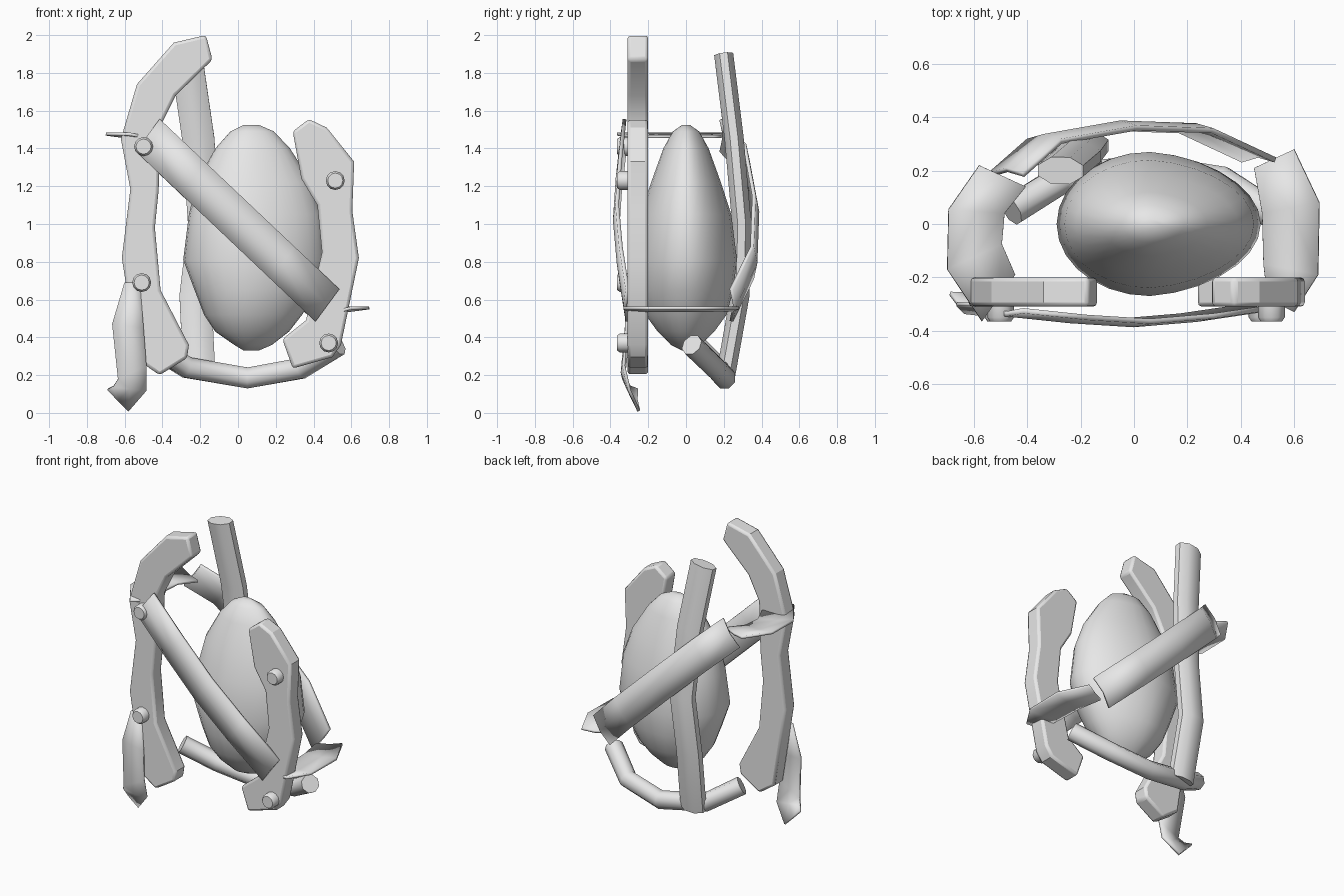
import bpy, bmesh, math
from mathutils import Vector as V

cube = bpy.data.objects.get("Cube")
if cube:
    bpy.data.objects.remove(cube)

grey = bpy.data.materials.new("plain_grey")
grey.use_nodes = True
grey.diffuse_color = (0.8, 0.8, 0.8, 1)
grey.node_tree.nodes["Principled BSDF"].inputs["Base Color"].default_value = (0.8, 0.8, 0.8, 1)


def finish(name, bm, angle=35):
    bmesh.ops.recalc_face_normals(bm, faces=bm.faces)
    mesh = bpy.data.meshes.new(name)
    bm.to_mesh(mesh)
    bm.free()
    mesh.materials.append(grey)
    ob = bpy.data.objects.new(name, mesh)
    bpy.context.collection.objects.link(ob)
    bpy.ops.object.select_all(action='DESELECT')
    ob.select_set(True)
    bpy.context.view_layer.objects.active = ob
    bpy.ops.object.shade_smooth_by_angle(angle=math.radians(angle))
    return ob


def loft(name, rings, angle=35):
    """Skin a list of closed rings and cap both ends."""
    bm = bmesh.new()
    loops = [[bm.verts.new(p) for p in ring] for ring in rings]
    n = len(loops[0])
    for a, b in zip(loops, loops[1:]):
        for i in range(n):
            j = (i + 1) % n
            bm.faces.new((a[i], a[j], b[j], b[i]))
    bm.faces.new(loops[0])
    bm.faces.new(loops[-1])
    return finish(name, bm, angle)


def tube(name, path, ra, rb, ref, sides=8):
    pts = [V(p) for p in path]
    rings = []
    for i, p in enumerate(pts):
        t = (pts[min(i + 1, len(pts) - 1)] - pts[max(i - 1, 0)]).normalized()
        u = (V(ref) - t * t.dot(V(ref))).normalized()
        w = t.cross(u)
        angles = [2 * math.pi * (k + 0.5) / sides for k in range(sides)]
        rings.append([p + u * ra * math.cos(a) + w * rb * math.sin(a) for a in angles])
    return loft(name, rings, 50)


def plank(name, outline, y0=-0.31, y1=-0.2):
    bm = bmesh.new()
    face = bm.faces.new([bm.verts.new((x, y0, z)) for x, z in outline])
    out = bmesh.ops.extrude_face_region(bm, geom=[face])
    verts = [g for g in out["geom"] if isinstance(g, bmesh.types.BMVert)]
    bmesh.ops.translate(bm, verts=verts, vec=(0, y1 - y0, 0))
    ob = finish(name, bm, 25)
    bev = ob.modifiers.new("rounded_edges", 'BEVEL')
    bev.width = 0.016
    bev.segments = 2
    bev.limit_method = 'ANGLE'
    bev.angle_limit = math.radians(50)
    return ob


def ribbon(name, pairs, bulge=(0, 0, 0), thick=0.02):
    """Thin band between two edges, with an optional bulge along its middle."""
    bm = bmesh.new()
    rows = []
    for a, b in pairs:
        a, b = V(a), V(b)
        rows.append([bm.verts.new(p) for p in (a, (a + b) / 2 + V(bulge), b)])
    for r, s in zip(rows, rows[1:]):
        for k in range(2):
            bm.faces.new((r[k], r[k + 1], s[k + 1], s[k]))
    ob = finish(name, bm, 40)
    sol = ob.modifiers.new("thickness", 'SOLIDIFY')
    sol.thickness = thick
    sol.offset = 0
    return ob


# Central egg-shaped body: height, left edge, right edge, half depth
profile = [(0.33, 0.03, 0.11, 0.02), (0.36, -0.02, 0.18, 0.08), (0.43, -0.12, 0.27, 0.15),
           (0.52, -0.18, 0.34, 0.215), (0.65, -0.23, 0.42, 0.25), (0.81, -0.29, 0.475, 0.27),
           (1.05, -0.26, 0.45, 0.24), (1.22, -0.22, 0.39, 0.185), (1.4, -0.12, 0.275, 0.12),
           (1.49, -0.04, 0.19, 0.07), (1.525, 0.03, 0.11, 0.02)]
rings = []
for z, left, right, depth in profile:
    ring = []
    for k in range(28):
        a = 2 * math.pi * k / 28
        c = math.cos(a)
        reach = (right - 0.06) if c > 0 else (0.06 - left)
        ring.append((0.06 + reach * c, depth * math.sin(a) * (1 - 0.1 * max(c, 0)), z))
    rings.append(ring)
loft("egg_body", rings, 60)

# Two shaped planks at the front
plank("tall_plank", [(-.34, 1.96), (-.17, 2.0), (-.135, 1.87), (-.33, 1.68), (-.41, 1.52),
                     (-.42, 1.18), (-.44, .98), (-.41, .65), (-.26, .36), (-.27, .29),
                     (-.415, .2), (-.53, .28), (-.615, .82), (-.57, 1.185), (-.62, 1.45),
                     (-.535, 1.74)])
plank("short_plank", [(.375, 1.555), (.29, 1.49), (.335, 1.24), (.42, 1.1), (.445, .85),
                      (.36, .49), (.235, .39), (.29, .235), (.5, .295), (.545, .36),
                      (.64, .82), (.605, 1.07), (.615, 1.33), (.47, 1.51)])

# Bolts on the planks
for i, (x, z) in enumerate([(-.5, 1.41), (-.51, .69), (.515, 1.23), (.48, .37)]):
    rings = []
    for y, r in ((-.29, .05), (-.35, .05), (-.365, .04)):
        rings.append([(x + r * math.cos(k * math.pi / 6), y, z + r * math.sin(k * math.pi / 6))
                      for k in range(12)])
    loft(f"bolt_{i + 1}", rings, 35)

# Pipes behind and below the body
tube("upright_pipe", [(-.275, .2, 1.895), (-.21, .255, 1.45), (-.18, .295, 1.0),
                      (-.225, .285, .62), (-.205, .21, .2)], .092, .055, (1, 0, 0))
tube("lower_pipe", [(-.46, .05, .36), (-.27, .17, .24), (.05, .205, .185), (.33, .16, .235),
                    (.53, .03, .36)], .06, .06, (0, 0, 1))


# Diagonal straps crossing front and back
def diagonal(name, depths, bulge, end):
    pairs = []
    for t, y in depths:
        ax, az = -.415 + (end[0] + .415) * t, 1.555 - .9 * t
        pairs.append(((ax, y, az), (ax - .125, y, az - .17)))
    ribbon(name, pairs, (0, bulge, 0))


diagonal("front_strap", [(0, -.325), (.25, -.35), (.5, -.365), (.75, -.345), (1, -.31)],
         -.012, (.535, 0))
diagonal("back_strap", [(0, .185), (.15, .31), (.45, .36), (.75, .35), (1, .24)],
         .018, (.53, 0))


# Twisted strap loops wrapping the planks
def wrap(name, z, outer, inner, lift):
    pairs = [((*a, z + lift), (*b, z - lift)) for a, b in zip(outer, inner)]
    ribbon(name, pairs, (0, 0, -.008), .016)


wrap("upper_wrap", 1.47, [(-.57, -.365), (-.7, -.17), (-.695, .055), (-.58, .22)],
     [(-.445, -.19), (-.495, -.075), (-.485, .04), (-.405, .14)], .006)
wrap("lower_wrap", .55, [(.6, -.33), (.69, -.19), (.695, .08), (.6, .28)],
     [(.5, -.28), (.485, -.15), (.48, .04), (.45, .21)], .006)

# Loose strap end hanging by the tall plank
ribbon("hanging_strap_end", [((-.6, -.3, .69), (-.52, -.3, .69)),
                             ((-.665, -.3, .47), (-.5, -.315, .45)),
                             ((-.635, -.33, .18), (-.485, -.33, .25)),
                             ((-.66, -.3, .14), (-.485, -.3, .12)),
                             ((-.69, -.26, .125), (-.58, -.25, .01))], (0, -.008, 0), .016)
